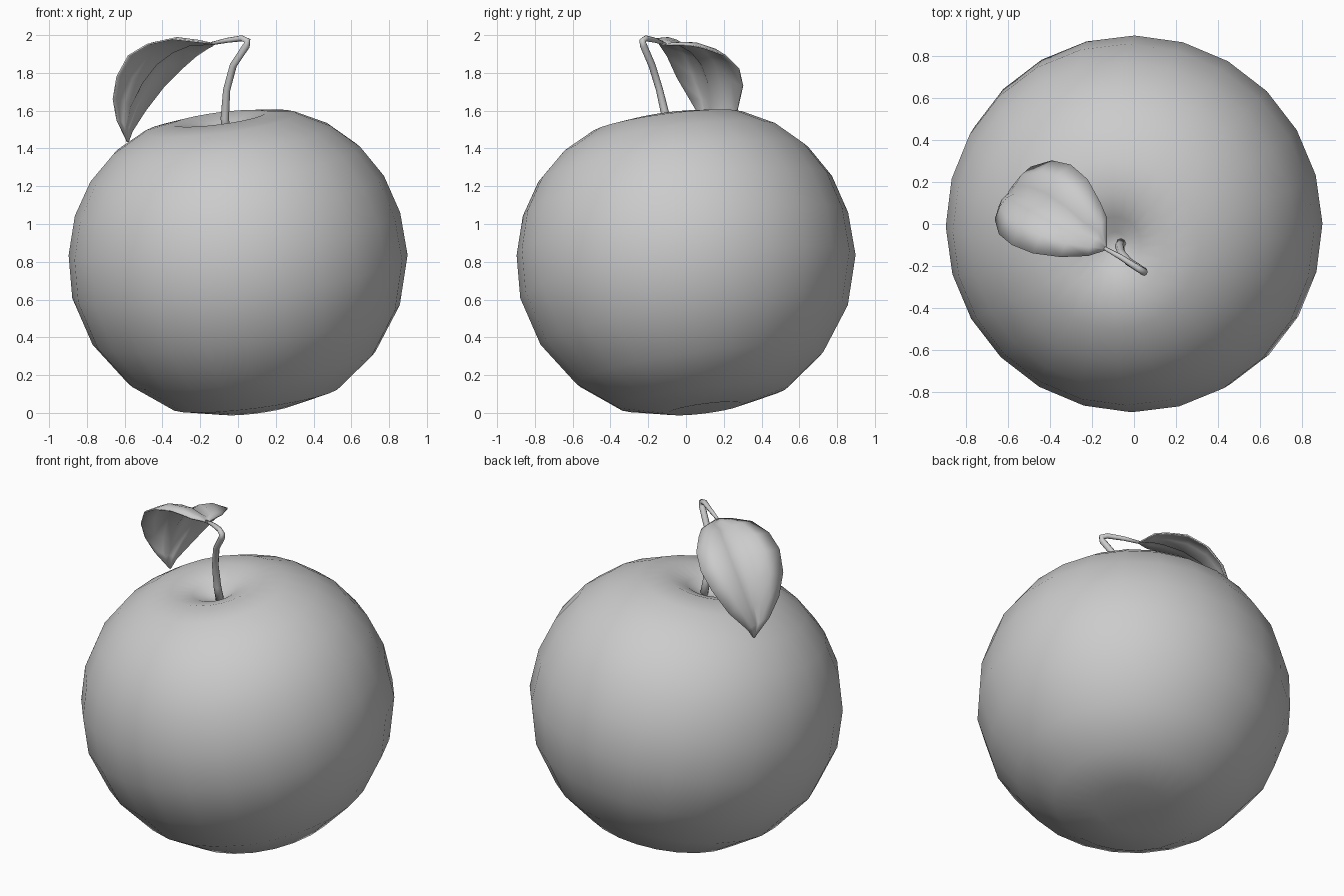
import bpy, bmesh, math
from mathutils import Vector, Matrix

default = bpy.data.objects.get("Cube")
if default:
    bpy.data.objects.remove(default)

grey = bpy.data.materials.new("plain grey")
grey.use_nodes = True
colour = (0.6, 0.6, 0.6, 1)
grey.diffuse_color = colour
grey.node_tree.nodes["Principled BSDF"].inputs["Base Color"].default_value = colour


def finish(bm, name):
    """Turn a bmesh into a smooth grey object."""
    bmesh.ops.recalc_face_normals(bm, faces=bm.faces)
    for f in bm.faces:
        f.smooth = True
    mesh = bpy.data.meshes.new(name)
    bm.to_mesh(mesh)
    bm.free()
    mesh.materials.append(grey)
    obj = bpy.data.objects.new(name, mesh)
    bpy.context.collection.objects.link(obj)
    return obj


def bridge(bm, rows, closed):
    """Fill quads between neighbouring rows of vertices."""
    for a, b in zip(rows, rows[1:]):
        n = len(a)
        for i in range(n if closed else n - 1):
            j = (i + 1) % n
            bm.faces.new((a[i], a[j], b[j], b[i]))


# Fruit body: flattened sphere profile with a dimple at each end, leaning
profile = [(0, .68), (.05, .69), (.13, .735), (.25, .772), (.41, .745), (.58, .655),
           (.72, .525), (.825, .355), (.885, .15), (.895, -.08), (.82, -.34),
           (.66, -.57), (.45, -.73), (.2, -.79), (0, -.77)]
bm = bmesh.new()
verts = [bm.verts.new((r, 0, z)) for r, z in profile]
edges = [bm.edges.new(pair) for pair in zip(verts, verts[1:])]
bmesh.ops.spin(bm, geom=verts + edges, cent=(0, 0, 0), axis=(0, 0, 1),
               angle=math.tau, steps=24)
bmesh.ops.remove_doubles(bm, verts=bm.verts, dist=0.001)
lean = Vector((-.13, -.13, 1)).to_track_quat('Z', 'Y').to_matrix().to_4x4()
bm.transform(Matrix.Translation((0, 0, .8)) @ lean)
finish(bm, "fruit_body")

# Stem: tapered tube that hooks over to the leaf
path = [(-.06, -.09, 1.46), (-.07, -.105, 1.56), (-.06, -.14, 1.71), (-.025, -.18, 1.84),
        (.045, -.225, 1.945), (.05, -.23, 1.97), (.02, -.212, 1.983),
        (-.06, -.16, 1.972), (-.14, -.115, 1.955)]
points = [Vector(p) for p in path]
radii = [.024, .022, .019, .019, .019, .018, .016, .013, .009]
bm = bmesh.new()
rings = []
side = Vector((1, 1, 0)).normalized()
for i, p in enumerate(points):
    along = (points[min(i + 1, len(points) - 1)] - points[max(i - 1, 0)]).normalized()
    u = (side - along * side.dot(along)).normalized()
    w = along.cross(u)
    angles = [math.tau * k / 8 for k in range(8)]
    rings.append([bm.verts.new(p + radii[i] * (u * math.cos(a) + w * math.sin(a)))
                  for a in angles])
bridge(bm, rings, True)
bm.faces.new(rings[0])
bm.faces.new(rings[-1])
finish(bm, "stem")

# Leaf: two curved margins joined by bulging halves and a sunken midrib
front_edge = [(-.135, -.125, 1.955), (-.22, -.152, 1.965), (-.35, -.157, 1.98),
              (-.48, -.14, 1.95), (-.58, -.1, 1.89), (-.64, -.05, 1.78),
              (-.66, .02, 1.66), (-.64, .085, 1.55), (-.585, .155, 1.435)]
back_edge = [(-.13, -.105, 1.95), (-.13, .03, 1.945), (-.16, .1, 1.93),
             (-.22, .21, 1.89), (-.3, .28, 1.82), (-.39, .3, 1.73),
             (-.49, .27, 1.6), (-.56, .19, 1.49), (-.58, .16, 1.435)]
section = [(0, 0), (.2, .07), (.38, .05), (.5, -.03), (.62, .05), (.8, .07), (1, 0)]
axis = Vector(front_edge[-1]) - Vector(front_edge[0])
bm = bmesh.new()
rows = []
for f, b in zip(front_edge, back_edge):
    f, b = Vector(f), Vector(b)
    width = b - f
    up = width.cross(axis).normalized()
    rows.append([bm.verts.new(f + width * t + up * h * width.length) for t, h in section])
bridge(bm, rows, False)
leaf = finish(bm, "leaf")
thick = leaf.modifiers.new("thickness", 'SOLIDIFY')
thick.thickness = .008
thick.offset = 0
